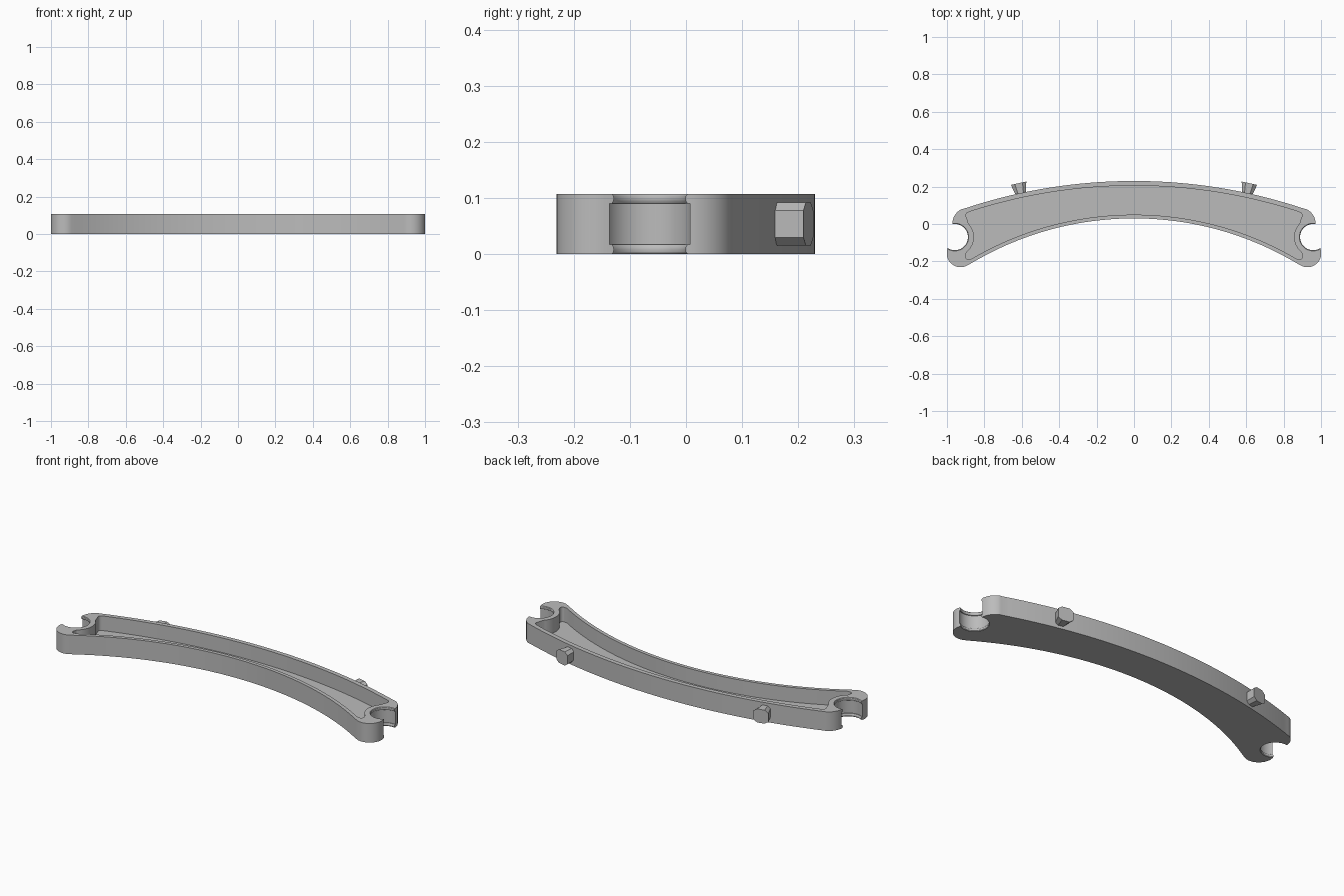
import bpy
import bmesh
from math import atan2, cos, sin, pi, radians
from mathutils import Matrix, Vector

if "Cube" in bpy.data.objects:
    bpy.data.objects.remove(bpy.data.objects["Cube"])

HEIGHT, FLOOR = 0.107, 0.025
OUTER_C, OUTER_R = Vector((0, -2.636)), 2.866   # back curve
INNER_C, INNER_R = Vector((0, -1.667)), 1.697   # front curve
HORN_C, HORN_R = Vector((0.886, 0.002)), 0.085  # back rounded horn
TOE_C, TOE_R = Vector((0.927, -0.157)), 0.074   # front rounded horn
NOTCH_C = Vector((0.958, -0.07))

grey = bpy.data.materials.new("plain grey")
grey.use_nodes = True
grey.diffuse_color = (0.5, 0.5, 0.5, 1)
grey.node_tree.nodes["Principled BSDF"].inputs["Base Color"].default_value = (0.5, 0.5, 0.5, 1)


def arc(c, r, a0, a1, n):
    return [(c[0] + r * cos(a0 + (a1 - a0) * i / n),
             c[1] + r * sin(a0 + (a1 - a0) * i / n)) for i in range(n + 1)]


def mirrored(half):
    """Close a right half running from the back centre to the front centre."""
    return half + [(-x, y) for x, y in reversed(half[1:-1])]


def make_object(name, bm):
    bmesh.ops.recalc_face_normals(bm, faces=bm.faces)
    mesh = bpy.data.meshes.new(name)
    bm.to_mesh(mesh)
    bm.free()
    mesh.materials.append(grey)
    obj = bpy.data.objects.new(name, mesh)
    bpy.context.collection.objects.link(obj)
    return obj


def prism(name, outline, z0, z1):
    bm = bmesh.new()
    face = bm.faces.new([bm.verts.new((x, y, z0)) for x, y in outline])
    top = bmesh.ops.extrude_face_region(bm, geom=[face])["geom"]
    bmesh.ops.translate(bm, vec=(0, 0, z1 - z0),
                        verts=[v for v in top if isinstance(v, bmesh.types.BMVert)])
    return make_object(name, bm)


def lathe(name, profile, centre, n=64):
    bm = bmesh.new()
    rings = [[bm.verts.new((x, y, z)) for x, y in arc(centre, r, 0, 2 * pi, n)[:-1]]
             for r, z in profile]
    for a, b in zip(rings, rings[1:]):
        for i in range(n):
            j = (i + 1) % n
            bm.faces.new((a[i], a[j], b[j], b[i]))
    bm.faces.new(rings[0])
    bm.faces.new(rings[-1])
    return make_object(name, bm)


# Curved body outline
d = HORN_C - OUTER_C
horn_a = atan2(d.y, d.x)
d = TOE_C - INNER_C
toe_a = atan2(d.y, d.x)
body = prism("curved_tray", mirrored(
    arc(OUTER_C, OUTER_R, pi / 2, horn_a, 24)
    + arc(HORN_C, HORN_R, horn_a, 0, 12)[1:]
    + arc(TOE_C, TOE_R, radians(8), toe_a - pi, 18)
    + arc(INNER_C, INNER_R, toe_a, pi / 2, 28)[1:]), 0, HEIGHT)

# Recess that follows the walls and curls around the notches
back_end = atan2(0.066 - OUTER_C.y, 0.878)
front_end = atan2(-0.187 - INNER_C.y, 0.87)
recess = prism("recess_cutter", mirrored(
    arc(OUTER_C, OUTER_R - 0.025, pi / 2, back_end, 24)
    + arc((0.882, 0.046), 0.017, radians(65), radians(-40), 6)
    + arc(NOTCH_C, 0.102, radians(136), radians(232), 16)
    + arc((0.888, -0.175), 0.014, radians(10), radians(-115), 6)
    + arc(INNER_C, INNER_R + 0.02, front_end, pi / 2, 28)), FLOOR, HEIGHT + 0.1)

# Round snap notches with a rolled lip at top and bottom
lip = [(0.074, 0), (0.071, 0.003), (0.07, 0.008), (0.071, 0.013), (0.074, 0.017), (0.078, 0.017)]
profile = ([(0.074, -0.05)] + lip
           + [(r, HEIGHT - z) for r, z in reversed(lip)] + [(0.074, HEIGHT + 0.05)])
cutters = [recess]
for side, sx in (("left", 1), ("right", -1)):
    cutters.append(lathe(side + "_notch_cutter", profile, (sx * NOTCH_C.x, NOTCH_C.y)))

for cutter in cutters:
    mod = body.modifiers.new(cutter.name, "BOOLEAN")
    mod.operation = "DIFFERENCE"
    mod.solver = "EXACT"
    mod.object = cutter
bpy.context.view_layer.update()
evaluated = body.evaluated_get(bpy.context.evaluated_depsgraph_get())
cut_mesh = bpy.data.meshes.new_from_object(evaluated)
body.modifiers.clear()
body.data = cut_mesh
for cutter in cutters:
    bpy.data.objects.remove(cutter)

bpy.ops.object.select_all(action="DESELECT")
body.select_set(True)
bpy.context.view_layer.objects.active = body
bpy.ops.object.shade_smooth_by_angle(angle=radians(30))


# Flared eight-sided pegs on the back curve
def peg(name, sx):
    bm = bmesh.new()
    w, fw, h, fh = 0.042, 0.021, 0.038, 0.024
    section = [(w, fh), (fw, h), (-fw, h), (-w, fh), (-w, -fh), (-fw, -h), (fw, -h), (w, -fh)]
    rings = [[bm.verts.new((x * s, y, z)) for x, z in section]
             for y, s in ((-0.02, 0.6), (0.054, 1))]
    for i in range(8):
        j = (i + 1) % 8
        bm.faces.new((rings[0][i], rings[0][j], rings[1][j], rings[1][i]))
    for ring in rings:
        bm.faces.new(ring)
    a = radians(90 - sx * 12.2)
    x, y = OUTER_C + OUTER_R * Vector((cos(a), sin(a)))
    bm.transform(Matrix.Translation((x, y, HEIGHT / 2)) @ Matrix.Rotation(a - pi / 2, 4, "Z"))
    make_object(name, bm)


peg("left_peg", 1)
peg("right_peg", -1)
